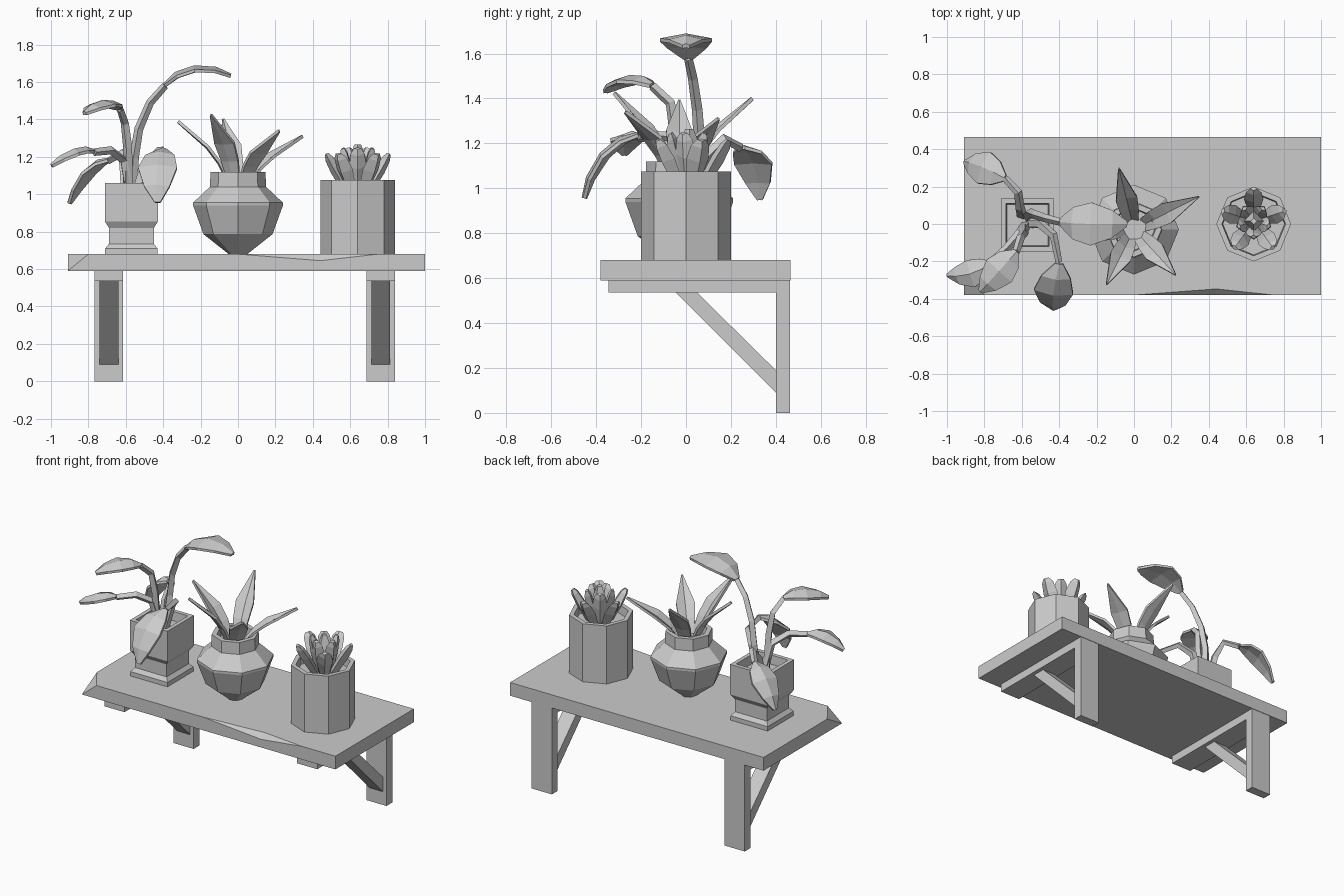
import bpy, bmesh, math
from mathutils import Vector, Matrix

if "Cube" in bpy.data.objects:
    bpy.data.objects.remove(bpy.data.objects["Cube"])

UP = Vector((0, 0, 1))


def finish(name, bm):
    bmesh.ops.recalc_face_normals(bm, faces=bm.faces[:])
    me = bpy.data.meshes.new(name)
    bm.to_mesh(me)
    bm.free()
    ob = bpy.data.objects.new(name, me)
    bpy.context.collection.objects.link(ob)
    return ob


def skin(bm, rings):
    """Bridge consecutive vertex rings and cap both ends."""
    vs = [[bm.verts.new(p) for p in r] for r in rings]
    n = len(vs[0])
    for a, b in zip(vs, vs[1:]):
        for i in range(n):
            j = (i + 1) % n
            bm.faces.new((a[i], a[j], b[j], b[i]))
    bm.faces.new(vs[0])
    bm.faces.new(vs[-1])


def box(name, x0, x1, y0, y1, z0, z1):
    bm = bmesh.new()
    skin(bm, [[(x0, y0, z), (x1, y0, z), (x1, y1, z), (x0, y1, z)] for z in (z0, z1)])
    return finish(name, bm)


def pot(name, x, y, sides, profile, turn=0.0, scale=1.0):
    bm = bmesh.new()
    skin(bm, [[(x + r * scale * math.cos(turn + math.tau * i / sides),
                y + r * scale * math.sin(turn + math.tau * i / sides), z)
               for i in range(sides)] for r, z in profile])
    return finish(name, bm)


def blade(bm, pts, widths, edge, ridge, side=None):
    """Loft a thin ridged section along pts; widths are half-widths."""
    pts = [Vector(p) for p in pts]
    if side is None:
        side = (pts[-1] - pts[0]).cross(UP).normalized()
    rings = []
    for i, (p, w) in enumerate(zip(pts, widths)):
        t = pts[min(i + 1, len(pts) - 1)] - pts[max(i - 1, 0)]
        n = side.cross(t).normalized()
        e, r = n * edge / 2, n * ridge * min(1, w / max(widths) + .2)
        s = side * w
        rings.append([p - s + e, p + e + r, p + s + e, p + s - e, p - e + r * .4, p - s - e])
    skin(bm, rings)


def tube(bm, pts, r0, r1):
    pts = [Vector(p) for p in pts]
    side = (pts[-1] - pts[0]).cross(UP).normalized()
    rings = []
    for i, p in enumerate(pts):
        t = pts[min(i + 1, len(pts) - 1)] - pts[max(i - 1, 0)]
        n = side.cross(t).normalized()
        r = r0 + (r1 - r0) * i / (len(pts) - 1)
        rings.append([p + side * r, p + n * r, p - side * r, p - n * r])
    skin(bm, rings)


# Shelf board with a broken corner and a chipped front edge
bm = bmesh.new()
P = [(-.91, -.38, .59), (1, -.38, .59), (1, .465, .59), (-.91, .465, .59),
     (1, -.38, .68), (1, .465, .68), (-.91, .465, .68),
     (-.80, -.38, .68), (-.91, -.22, .68),
     (0, -.38, .68), (.75, -.38, .68), (.44, -.347, .68), (.44, -.38, .645)]
V = [bm.verts.new(p) for p in P]
for f in ((0, 3, 2, 1), (3, 6, 5, 2), (1, 2, 5, 4), (0, 8, 6, 3), (0, 1, 4, 10, 12, 9, 7),
          (7, 9, 11, 10, 4, 5, 6, 8), (0, 7, 8), (9, 12, 11), (12, 10, 11)):
    bm.faces.new([V[i] for i in f])
finish("shelf_board", bm)

# Brackets: wall post, arm and diagonal brace
for tag, x in (("left", -.69), ("right", .763)):
    box(tag + "_bracket_post", x - .076, x + .076, .40, .462, 0, .59)
    box(tag + "_bracket_arm", x - .076, x + .076, -.345, .40, .535, .59)
    bm = bmesh.new()
    skin(bm, [[(x + d, -.045, .535), (x + d, .05, .535), (x + d, .40, .19), (x + d, .40, .09)]
              for d in (-.05, .05)])
    finish(tag + "_bracket_brace", bm)

# Pots with hollow rims and soil
pot("square_pot", -.57, -.005, 4,
    [(.14, .68), (.14, .71), (.12, .735), (.12, .82), (.142, .855), (.142, 1.06),
     (.115, 1.06), (.11, 1.0)], math.pi / 4, math.sqrt(2))
pot("round_pot", 0, -.03, 8,
    [(.05, .68), (.185, .787), (.24, .94), (.24, .955), (.15, 1.04), (.147, 1.12),
     (.115, 1.12), (.11, 1.07)])
pot("tall_pot", .64, 0, 8,
    [(.2, .68), (.2, 1.075), (.17, 1.075), (.165, 1.02)])

# Leafy plant: stem path, then leaf middle and tip, half-width
leafy = [
    ([(-.57, .04, 1.0), (-.555, .06, 1.2), (-.53, .05, 1.35), (-.47, .03, 1.49), (-.39, .01, 1.58)],
     (-.23, 0, 1.66), (-.04, 0, 1.63), .115),
    ([(-.6, .05, 1.0), (-.61, .09, 1.14), (-.62, .17, 1.22), (-.69, .245, 1.18)],
     (-.80, .30, 1.11), (-.90, .33, .95), .09),
    ([(-.59, -.02, 1.0), (-.59, -.05, 1.25), (-.605, -.07, 1.38), (-.63, -.15, 1.455)],
     (-.72, -.25, 1.475), (-.82, -.36, 1.43), .09),
    ([(-.58, -.01, 1.0), (-.61, -.05, 1.18), (-.68, -.13, 1.235), (-.77, -.21, 1.225)],
     (-.87, -.265, 1.215), (-.995, -.275, 1.15), .075),
    ([(-.55, 0, 1.0), (-.50, 0, 1.16), (-.43, -.06, 1.23), (-.40, -.21, 1.235)],
     (-.43, -.36, 1.14), (-.43, -.45, .955), .105),
]
for k, (stem, mid, tip, w) in enumerate(leafy):
    bm = bmesh.new()
    tube(bm, stem, .028, .02)
    a, m, b = Vector(stem[-1]), Vector(mid), Vector(tip)
    c = 2 * m - (a + b) / 2
    ts = (0, .22, .5, .8, 1)
    spine = [a * (1 - t) ** 2 + c * 2 * t * (1 - t) + b * t * t for t in ts]
    blade(bm, spine, [w * f for f in (.2, .75, 1, .65, .14)], .016, .022)
    finish(f"leafy_plant_{k + 1}", bm)

# Spiky plant: five pointed blades, each given by its tip
bm = bmesh.new()
root = Vector((0, -.03, 0))
for tip in ((-.08, .295, 1.4), (.345, .145, 1.31), (.22, -.27, 1.34), (-.145, -.32, 1.425),
            (-.32, -.03, 1.39)):
    d = Vector((tip[0], tip[1], 0)) - root
    h = tip[2] - 1.05
    pts = [root + d * f + UP * (1.05 + h * g) for f, g in ((.12, 0), (.3, .35), (.5, .6), (1, 1))]
    blade(bm, pts, (.032, .05, .058, .004), .016, -.018)
finish("spiky_plant", bm)

# Succulent: outer and inner rings of chunky leaves plus a bud
bm = bmesh.new()
centre = Vector((.64, .015, 0))


def fat_leaf(angle, r0, r1, z1, w):
    d = Vector((math.cos(angle), math.sin(angle), 0))
    s = d.cross(UP)
    rings = []
    for f, k, t in ((0, .5, .022), (.6, 1, .03), (.88, .8, .024), (1, .4, .012)):
        p = centre + d * (r0 + (r1 - r0) * f) + UP * (1.0 + (z1 - 1.0) * f)
        n = (d * .85 + UP * -.5) * t
        rings.append([p + s * w * k - n * .3, p + n, p - s * w * k - n * .3, p - n])
    skin(bm, rings)


for i in range(5):
    fat_leaf(math.radians(90 + 72 * i), .05, .175, 1.215, .052)
for i in range(5):
    fat_leaf(math.radians(54 + 72 * i), .03, .085, 1.245, .046)
skin(bm, [[centre + Vector((r * math.cos(a * math.pi / 2), r * math.sin(a * math.pi / 2), z))
           for a in range(4)] for r, z in ((.035, 1.0), (.055, 1.17), (.018, 1.265))])
finish("succulent", bm)
